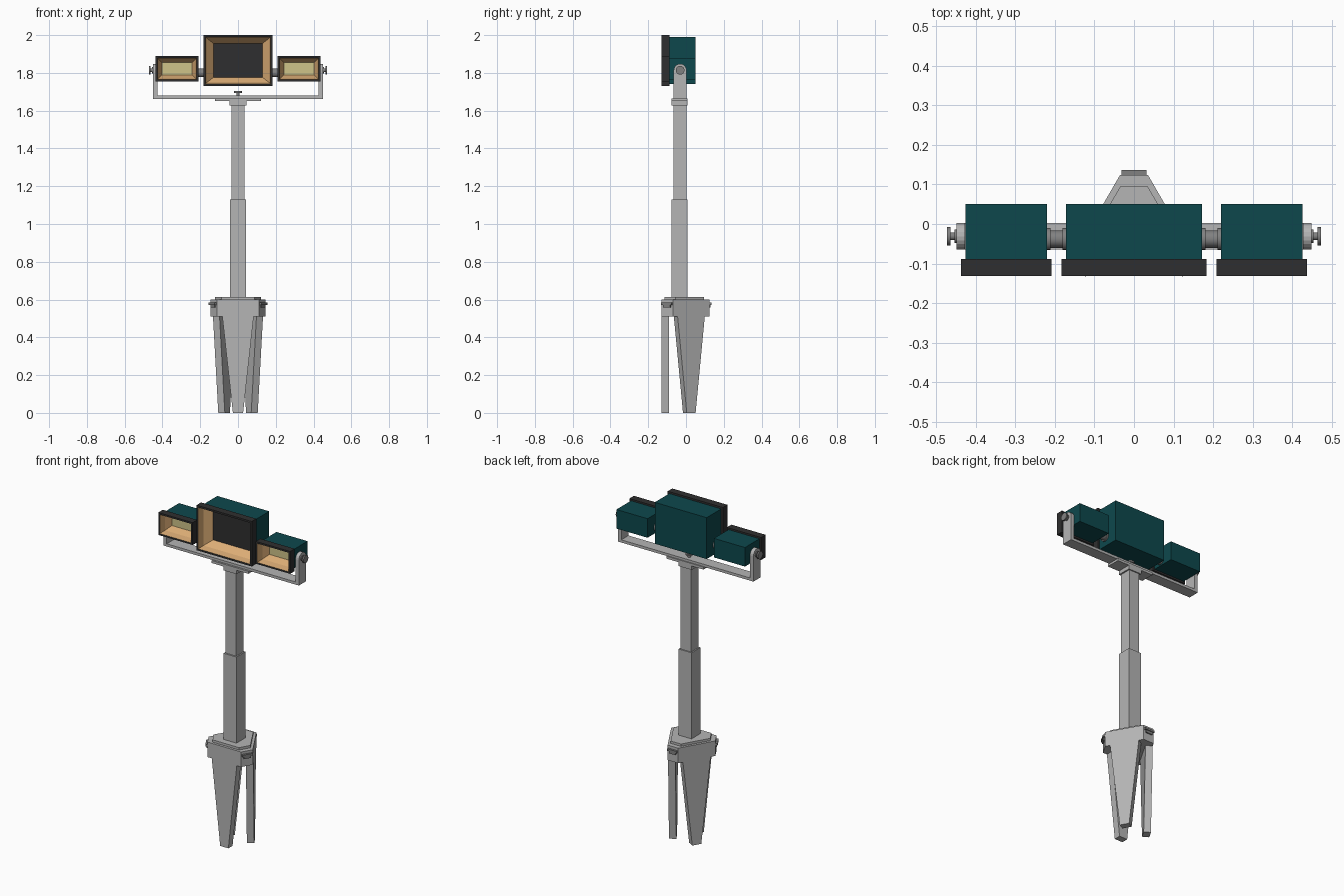
import bpy, bmesh, math
from mathutils import Vector, Matrix

if "Cube" in bpy.data.objects:
    bpy.data.objects.remove(bpy.data.objects["Cube"])


def mat(name, rgb):
    m = bpy.data.materials.new(name)
    m.diffuse_color = (*rgb, 1)
    m.use_nodes = True
    m.node_tree.nodes["Principled BSDF"].inputs["Base Color"].default_value = m.diffuse_color
    return m


GREY = mat("light_grey", (0.46, 0.46, 0.46))
STEEL = mat("dark_grey", (0.22, 0.22, 0.22))
TEAL = mat("teal", (0.004, 0.064, 0.073))
BLACK = mat("charcoal", (0.028, 0.028, 0.029))
TAN = mat("warm_reflector", (0.72, 0.42, 0.18))
LENS = mat("pale_yellow", (0.62, 0.55, 0.25))


def finish(name, bm, m, normals=True):
    if normals:
        bmesh.ops.recalc_face_normals(bm, faces=bm.faces)
    me = bpy.data.meshes.new(name)
    bm.to_mesh(me)
    bm.free()
    me.materials.append(m)
    ob = bpy.data.objects.new(name, me)
    bpy.context.collection.objects.link(ob)
    return ob


def loft(name, loops, m, cap_start=True, cap_end=True):
    """Skin a list of point loops that all have the same length."""
    bm = bmesh.new()
    rings = [[bm.verts.new(p) for p in lp] for lp in loops]
    n = len(rings[0])
    for a, b in zip(rings, rings[1:]):
        for i in range(n):
            j = (i + 1) % n
            bm.faces.new((a[i], a[j], b[j], b[i]))
    if cap_start:
        bm.faces.new(rings[0][::-1])
    if cap_end:
        bm.faces.new(rings[-1])
    return finish(name, bm, m)


def box(name, x, y, z, m, turn=None):
    loops = [[Vector((x[i], y[j], h)) for i, j in ((0, 0), (1, 0), (1, 1), (0, 1))] for h in z]
    if turn:
        loops = [[turn @ p for p in lp] for lp in loops]
    return loft(name, loops, m)


def rod(name, start, end, r, m, n=16):
    start, end = Vector(start), Vector(end)
    q = (end - start).to_track_quat('Z', 'Y')
    circle = [q @ Vector((r * math.cos(2 * math.pi * i / n), r * math.sin(2 * math.pi * i / n), 0))
              for i in range(n)]
    ob = loft(name, [[start + p for p in circle], [end + p for p in circle]], m)
    for p in ob.data.polygons:
        p.use_smooth = len(p.vertices) == 4
    return ob


# --- tripod base: three-sided hub with cut corners ---
HUB_Y = -0.025


def spin(k):
    return Matrix.Translation((0, HUB_Y, 0)) @ Matrix.Rotation(k * 2 * math.pi / 3, 4, 'Z')


def hub_loop(r, d, z):
    h = (2 * r - d) * math.tan(math.pi / 6)
    return [spin(k) @ Vector((s * h, d, z)) for k in range(3) for s in (1, -1)]


loft("hub", [hub_loop(0.105, 0.149, z) for z in (0.51, 0.6)], GREY)
loft("hub_cap", [hub_loop(0.09, 0.121, z) for z in (0.6, 0.614)], GREY)
for k in range(3):
    # tapering plate leg, flush with a long hub face
    loops = [[spin(k) @ Vector((x, y, z)) for x, y in
              ((-w, -0.105), (w, -0.105), (w, -0.065), (-w, -0.065))]
             for z, w in ((0, 0.027), (0.51, 0.083))]
    loft(f"leg_{k}", loops, GREY)
    # latch on each cut corner
    box(f"latch_{k}", (-0.032, 0.032), (0.149, 0.161), (0.572, 0.584), STEEL, spin(k))
    box(f"latch_lip_{k}", (-0.022, 0.022), (0.149, 0.156), (0.557, 0.572), STEEL, spin(k))

# --- telescoping mast ---
box("mast_lower", (-0.043, 0.043), (-0.076, 0.009), (0.6, 1.13), GREY)
box("mast_upper", (-0.035, 0.035), (-0.067, 0.002), (1.13, 1.635), GREY)
box("mast_collar", (-0.044, 0.044), (-0.076, 0.009), (1.627, 1.651), GREY)
box("mount_plate", (-0.122, 0.122), (-0.076, 0.009), (1.65, 1.665), GREY)

# --- yoke bracket ---
AX_Y, AX_Z = -0.031, 1.814
box("yoke_bar", (-0.449, 0.449), (-0.065, 0.003), (1.663, 1.679), GREY)
rod("yoke_bolt", (0, AX_Y, 1.679), (0, AX_Y, 1.693), 0.009, STEEL)
rod("yoke_bolt_head", (0, AX_Y, 1.693), (0, AX_Y, 1.703), 0.022, STEEL)
arm = [(-0.065, 1.679), (0.003, 1.679)]
arm += [(AX_Y + 0.034 * math.cos(a), AX_Z + 0.034 * math.sin(a))
        for a in (math.pi * i / 10 for i in range(11))]
for s, side in ((-1, "left"), (1, "right")):
    loft(f"yoke_arm_{side}", [[(s * x, y, z) for y, z in arm] for x in (0.427, 0.449)], GREY)
    # tilt knob
    rod(f"knob_base_{side}", (s * 0.449, AX_Y, AX_Z), (s * 0.454, AX_Y, AX_Z), 0.017, STEEL)
    rod(f"knob_stem_{side}", (s * 0.45, AX_Y, AX_Z), (s * 0.465, AX_Y, AX_Z), 0.01, STEEL)
    rod(f"knob_{side}", (s * 0.463, AX_Y, AX_Z), (s * 0.472, AX_Y, AX_Z), 0.023, STEEL)
    # joint between the middle and side lamps
    rod(f"joint_{side}", (s * 0.17, -0.038, 1.8), (s * 0.222, -0.038, 1.8), 0.022, STEEL)
    for i, x in enumerate((0.171, 0.211)):
        rod(f"joint_flange_{side}_{i}", (s * x, -0.038, 1.8), (s * (x + 0.01), -0.038, 1.8), 0.028, STEEL)


# --- lamps ---
def lamp(name, cx, cz, body, frame, mouth, panel, panel_mat):
    def rect(half, y):
        w, h = half
        return [(cx + a * w, y, cz + b * h) for a, b in ((-1, -1), (1, -1), (1, 1), (-1, 1))]

    mid = (mouth[0] - 0.006, mouth[1] - 0.006)
    # open-fronted housing
    loft(name + "_housing", [rect(body, 0.05), rect(body, -0.088)], TEAL, cap_end=False)
    # thick front frame
    loft(name + "_frame", [rect(mid, -0.088), rect(frame, -0.088), rect(frame, -0.131),
                           rect(mouth, -0.131)], BLACK, False, False)
    # sloping reflector, facing inward
    ob = loft(name + "_reflector", [rect(mouth, -0.131), rect(mid, -0.09), rect(panel, -0.05)],
              TAN, False, False)
    inside = Vector((cx, -0.11, cz))
    p = ob.data.polygons[0]
    if p.normal.dot(inside - p.center) < 0:
        ob.data.flip_normals()
    # glass panel
    w, h = panel
    box(name + "_panel", (cx - w, cx + w), (-0.05, -0.042), (cz - h, cz + h), panel_mat)


lamp("middle_lamp", 0, 1.866, (0.172, 0.124), (0.183, 0.135), (0.172, 0.124), (0.13, 0.09), BLACK)
for s, side in ((-1, "left"), (1, "right")):
    lamp(f"{side}_lamp", s * 0.323, 1.822, (0.103, 0.057), (0.114, 0.067),
         (0.104, 0.057), (0.08, 0.033), LENS)
